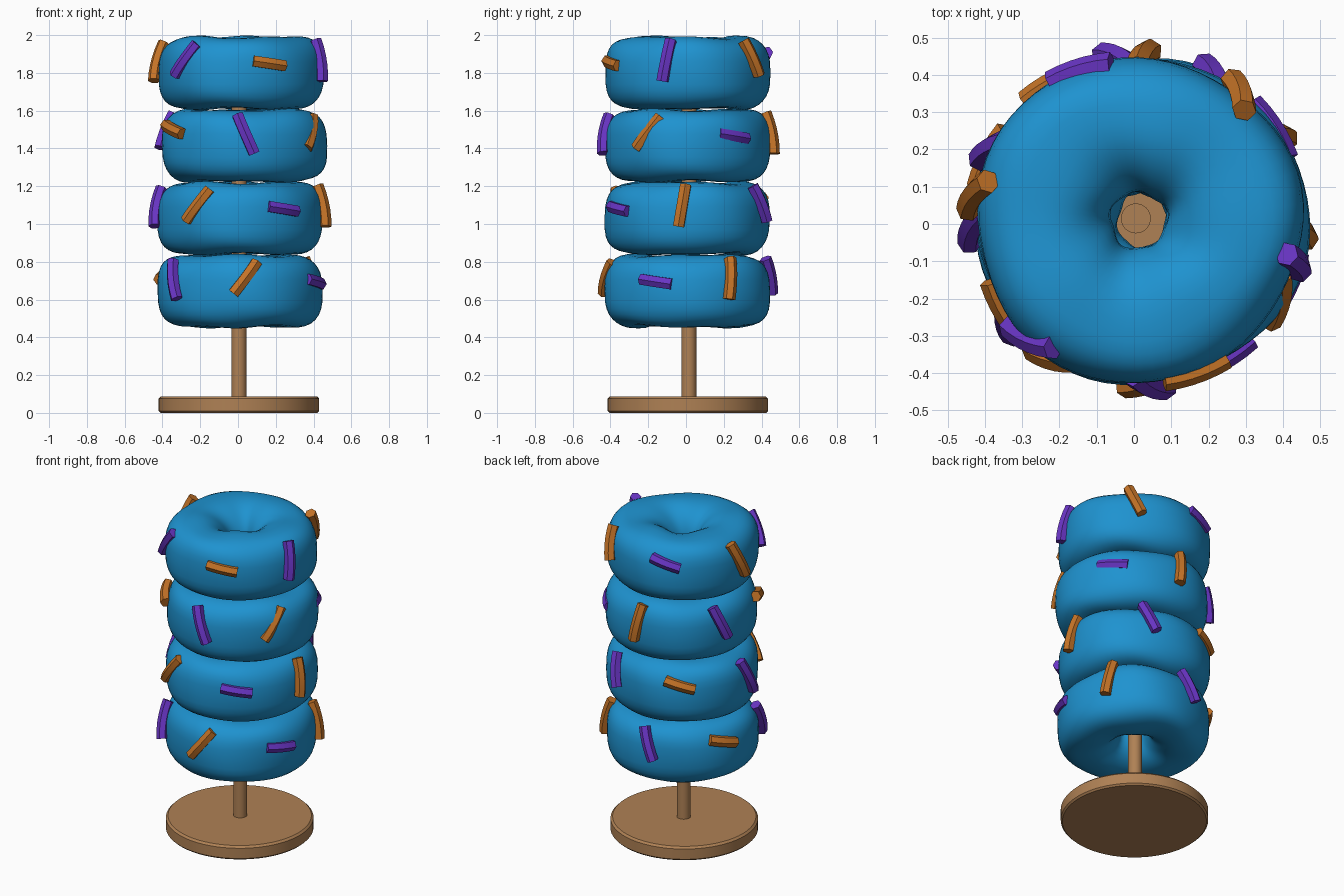
import bpy, bmesh
from math import sin, cos, pi, radians
from mathutils import Vector

if "Cube" in bpy.data.objects:
    bpy.data.objects.remove(bpy.data.objects["Cube"])


def material(name, rgb):
    m = bpy.data.materials.new(name)
    m.diffuse_color = (*rgb, 1)
    m.use_nodes = True
    m.node_tree.nodes["Principled BSDF"].inputs["Base Color"].default_value = m.diffuse_color
    return m


BLUE = material("blue_icing", (0.013, 0.29, 0.63))
ORANGE = material("orange_sugar", (0.55, 0.17, 0.02))
PURPLE = material("purple_sugar", (0.14, 0.035, 0.55))
WOOD = material("wood", (0.43, 0.22, 0.09))


def skin(name, rings, mat, closed, angle):
    """Join rings of points into a tube (capped) or a closed loop."""
    bm = bmesh.new()
    vs = [[bm.verts.new(p) for p in ring] for ring in rings]
    n, k = len(vs), len(vs[0])
    for i in range(n if closed else n - 1):
        a, b = vs[i], vs[(i + 1) % n]
        for j in range(k):
            bm.faces.new((a[j], a[(j + 1) % k], b[(j + 1) % k], b[j]))
    if not closed:
        bm.faces.new(vs[0])
        bm.faces.new(vs[-1])
    bmesh.ops.recalc_face_normals(bm, faces=bm.faces[:])
    me = bpy.data.meshes.new(name)
    bm.to_mesh(me)
    bm.free()
    me.materials.append(mat)
    ob = bpy.data.objects.new(name, me)
    bpy.context.collection.objects.link(ob)
    bpy.ops.object.select_all(action='DESELECT')
    ob.select_set(True)
    bpy.context.view_layer.objects.active = ob
    bpy.ops.object.shade_smooth_by_angle(angle=radians(angle))
    return ob


def spow(v, e):
    return abs(v) ** e * (1 if v >= 0 else -1)


def lathe(name, profile, cx, cy, mat, sides=64):
    rings = [[(cx + r * cos(2 * pi * j / sides), cy + r * sin(2 * pi * j / sides), z)
              for j in range(sides)] for r, z in profile]
    return skin(name, rings, mat, False, 30)


def donut(name, cx, cy, cz, turn):
    """Squarish ring with a funnel hole and gentle hand-made lumps."""
    rings = []
    for i in range(64):
        az = 2 * pi * i / 64
        ring = []
        for j in range(32):
            t = 2 * pi * j / 32
            outer = cos(t) > 0
            e = 0.7 if outer else 0.95
            r = 0.265 + (0.172 if outer else 0.19) * spow(cos(t), e)
            r += 0.007 * sin(3 * az + 1) * (0.4 + 0.6 * outer) + 0.004 * sin(5 * az + 2 * t)
            z = 0.19 * spow(sin(t), e) * (1 + 0.025 * sin(3 * az + 2 * t) + 0.02 * sin(5 * az + 1))
            a = az + turn
            ring.append((cx + r * cos(a), cy + r * sin(a), cz + z))
        rings.append(ring)
    return skin(name, rings, BLUE, True, 60)


def sprinkle(name, cx, cy, cz, az, dz, tilt, length, inset, mat):
    """Six-sided rod bent over the side of a donut."""
    def path(s):
        z = dz + s * cos(tilt)
        r = 0.455 - inset - 0.9 * max(z + 0.05, 0) ** 2
        a = az + s * sin(tilt) / 0.44
        return Vector((cx + r * cos(a), cy + r * sin(a), cz + z))
    rings = []
    for i in range(6):
        s = length * (i / 5 - 0.5)
        p = path(s)
        t = (path(s + 0.005) - path(s - 0.005)).normalized()
        b = t.cross(Vector((cos(az), sin(az), 0))).normalized()
        n = b.cross(t)
        rings.append([p + 0.033 * (n * cos(k * pi / 3) + b * sin(k * pi / 3)) for k in range(6)])
    return skin(name, rings, mat, False, 35)


# wooden stand
lathe("base", [(0.415, 0), (0.425, 0.01), (0.425, 0.075), (0.413, 0.087)], 0.005, 0.01, WOOD)
lathe("pole", [(0.04, 0.08), (0.04, 1.8)], 0.005, 0.015, WOOD, 32)

# sprinkle pattern: angle, height, tilt, length, inset
PATTERN = [(-69, 0.05, 98, 0.18, 0.012), (-15, 0.065, 9, 0.22, 0),
           (51, 0.08, -23, 0.20, 0), (111, 0.085, 105, 0.18, 0.008),
           (171, 0.06, -23, 0.22, 0), (228, 0.07, 38, 0.21, 0.008)]

# stacked donuts: same donut turned, colours swapped on all but the top
STACK = [(0.015, 0.645, 46), (0.01, 1.03, 11), (0.03, 1.415, 103), (0.012, 1.80, 0)]
for d, (cx, cz, turn) in enumerate(STACK):
    donut(f"donut_{d + 1}", cx, 0.01, cz, radians(turn))
    for i, (az, dz, tilt, length, inset) in enumerate(PATTERN):
        orange = (i % 2 == 0) == (d == 3)
        sprinkle(f"sprinkle_{d + 1}_{i + 1}", 0.01, 0.01, cz, radians(az + turn), dz,
                 radians(tilt), length, inset, ORANGE if orange else PURPLE)
